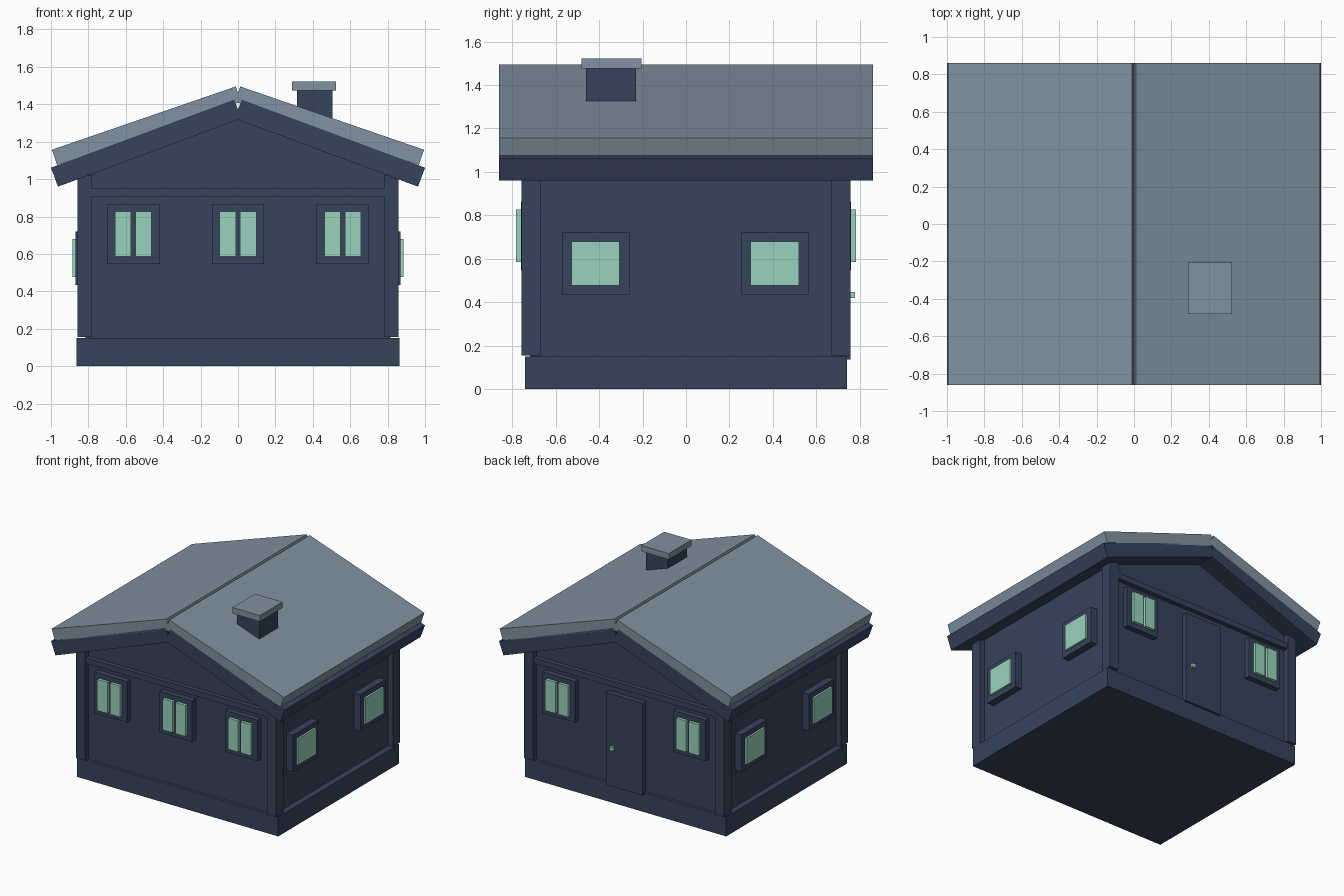
import bpy
import bmesh
from mathutils import Vector

old = bpy.data.objects.get("Cube")
if old:
    bpy.data.objects.remove(old, do_unlink=True)


def material(name, rgb):
    linear = [((c / 255 + 0.055) / 1.055) ** 2.4 for c in rgb] + [1]
    mat = bpy.data.materials.new(name)
    mat.use_nodes = True
    mat.diffuse_color = linear
    mat.node_tree.nodes["Principled BSDF"].inputs["Base Color"].default_value = linear
    return mat


NAVY = material("dark navy", (55, 67, 92))
SLATE = material("slate blue", (128, 146, 161))
GREEN = material("pale green", (153, 212, 188))


def prism(name, profile, y0, y1, mat):
    """Extrude an x-z profile from y0 to y1."""
    bm = bmesh.new()
    face = bm.faces.new([bm.verts.new((x, y0, z)) for x, z in profile])
    ext = bmesh.ops.extrude_face_region(bm, geom=[face])
    moved = [v for v in ext["geom"] if isinstance(v, bmesh.types.BMVert)]
    bmesh.ops.translate(bm, verts=moved, vec=(0, y1 - y0, 0))
    bmesh.ops.recalc_face_normals(bm, faces=bm.faces)
    mesh = bpy.data.meshes.new(name)
    bm.to_mesh(mesh)
    bm.free()
    mesh.materials.append(mat)
    obj = bpy.data.objects.new(name, mesh)
    bpy.context.collection.objects.link(obj)
    return obj


def box(name, xs, ys, zs, mat):
    (x0, x1), (z0, z1) = sorted(xs), sorted(zs)
    return prism(name, [(x0, z0), (x1, z0), (x1, z1), (x0, z1)], min(ys), max(ys), mat)


def around(centre, half):
    return centre - half, centre + half


def roof_slab(name, side, inner, outer, thick, mat):
    """Sloping board with square-cut ends, given its top edge."""
    a, b = Vector(inner), Vector(outer)
    d = (b - a).normalized()
    drop = Vector((d.y, -d.x)) * thick
    profile = [(side * p.x, p.y) for p in (a, b, b + drop, a + drop)]
    prism(name, profile, -0.86, 0.86, mat)


# Plinth and gabled wall body
WALL_X, WALL_Y = 0.815, 0.717
box("foundation", (-0.863, 0.863), (-0.74, 0.74), (0, 0.15), NAVY)
prism("walls", [(-WALL_X, 0.15), (WALL_X, 0.15), (WALL_X, 1.03), (0, 1.33), (-WALL_X, 1.03)],
      -WALL_Y, WALL_Y, NAVY)

# Roof layers, one pair per side
for side, label in ((1, "left"), (-1, "right")):
    roof_slab(label + "_roof_deck", side, (0.02, 1.425), (1.0, 1.061), 0.108, NAVY)
    roof_slab(label + "_roof_cover", side, (0.012, 1.495), (0.995, 1.157), 0.086, SLATE)

# Corner posts
for sx in (-1, 1):
    for sy in (-1, 1):
        box("corner_post", (sx * 0.78, sx * 0.858), (sy * 0.67, sy * 0.758), (0.155, 1.02), NAVY)

# Gable beams and double-pane windows; the rear centre holds the door instead
for sy, label, centres in ((-1, "front", (-0.56, 0, 0.56)), (1, "back", (-0.56, 0.56))):
    box(label + "_beam", (-0.78, 0.78), (sy * 0.70, sy * 0.752), (0.905, 0.95), NAVY)
    for cx in centres:
        box(label + "_window_frame", around(cx, 0.14), (sy * 0.70, sy * 0.76), (0.546, 0.864), NAVY)
        for s in (-1, 1):
            box(label + "_window_pane", (cx + s * 0.011, cx + s * 0.098),
                (sy * 0.74, sy * 0.783), (0.585, 0.826), GREEN)

# Single-pane side windows
for sx, label in ((1, "left"), (-1, "right")):
    for cy in (-0.416, 0.409):
        box(label + "_window_frame", (sx * 0.80, sx * 0.87), around(cy, 0.155), (0.435, 0.72), NAVY)
        box(label + "_window_pane", (sx * 0.85, sx * 0.885), around(cy, 0.111), (0.477, 0.68), GREEN)

# Rear door with its handle
box("door", (-0.16, 0.155), (0.70, 0.758), (0.136, 0.85), NAVY)
box("door_handle", (0.082, 0.112), (0.75, 0.779), (0.42, 0.448), GREEN)

# Chimney
box("chimney_stack", (0.315, 0.505), (-0.46, -0.23), (1.2, 1.475), NAVY)
box("chimney_cap", (0.29, 0.525), (-0.482, -0.205), (1.475, 1.522), SLATE)
